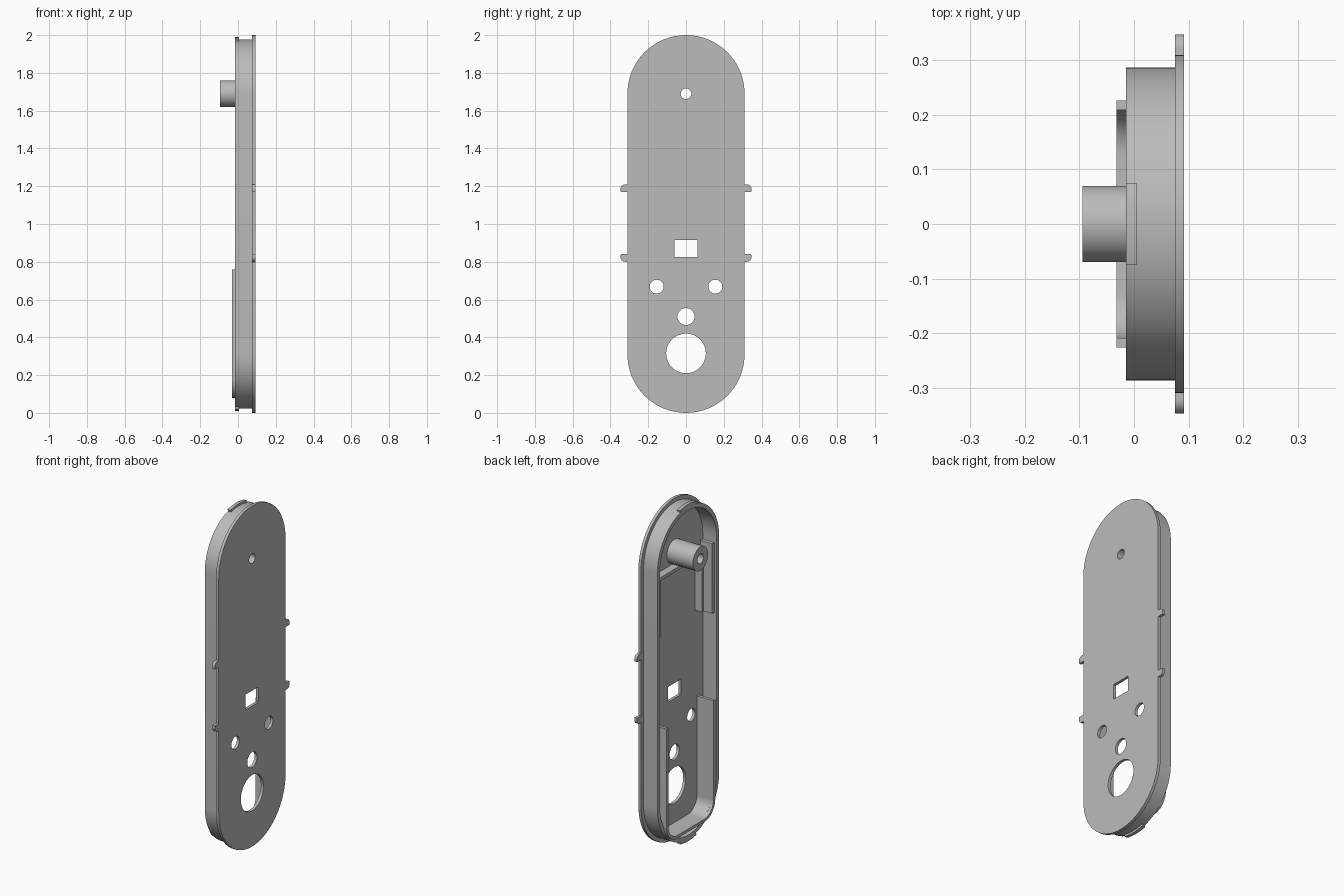
import bpy, bmesh
from math import sin, cos, pi, radians
from mathutils import Matrix

cube = bpy.data.objects.get("Cube")
if cube:
    bpy.data.objects.remove(cube, do_unlink=True)

GREY = (0.5, 0.5, 0.5, 1)
mat = bpy.data.materials.new("grey plastic")
mat.use_nodes = True
mat.diffuse_color = GREY
mat.node_tree.nodes["Principled BSDF"].inputs["Base Color"].default_value = GREY

# Profiles lie in the y-z plane and are extruded along x
TO_WORLD = Matrix(((0, 0, 1, 0), (1, 0, 0, 0), (0, 1, 0, 0), (0, 0, 0, 1)))
LOW, HIGH = 0.31, 1.69          # centres of the round ends
INNER, OUTER = 0.075, 0.092     # faces of the plate
RIM = -0.015                    # open edge of the wall


def arc(y, z, r, a0, a1, n=32):
    angles = [radians(a0 + (a1 - a0) * i / n) for i in range(n + 1)]
    return [(y + r * cos(a), z + r * sin(a)) for a in angles]


def circle(y, z, r):
    return arc(y, z, r, 0, 360, 48)[:-1]


def stadium(r):
    return arc(0, HIGH, r, 0, 180) + arc(0, LOW, r, 180, 360)


def rect(y0, y1, z0, z1):
    return [(y0, z0), (y1, z0), (y1, z1), (y0, z1)]


def extrude(name, loops, x0, x1):
    """Filled outline (first loop) with holes (other loops), from x0 to x1."""
    curve = bpy.data.curves.new(name, "CURVE")
    curve.dimensions = "2D"
    curve.fill_mode = "BOTH"
    curve.extrude = (x1 - x0) / 2
    for loop in loops:
        spline = curve.splines.new("POLY")
        spline.points.add(len(loop) - 1)
        for point, (y, z) in zip(spline.points, loop):
            point.co = (y, z, 0, 1)
        spline.use_cyclic_u = True
    helper = bpy.data.objects.new(name, curve)
    bpy.context.collection.objects.link(helper)
    bpy.context.view_layer.update()
    graph = bpy.context.evaluated_depsgraph_get()
    mesh = bpy.data.meshes.new_from_object(helper.evaluated_get(graph))
    bpy.data.objects.remove(helper, do_unlink=True)
    bm = bmesh.new()
    bm.from_mesh(mesh)
    bmesh.ops.remove_doubles(bm, verts=bm.verts, dist=1e-5)
    bm.transform(Matrix.Translation(((x0 + x1) / 2, 0, 0)) @ TO_WORLD)
    bmesh.ops.recalc_face_normals(bm, faces=bm.faces)
    bm.to_mesh(mesh)
    bm.free()
    mesh.materials.clear()
    mesh.materials.append(mat)
    obj = bpy.data.objects.new(name, mesh)
    bpy.context.collection.objects.link(obj)
    bpy.ops.object.select_all(action="DESELECT")
    obj.select_set(True)
    bpy.context.view_layer.objects.active = obj
    bpy.ops.object.shade_smooth_by_angle(angle=radians(30))
    return obj


# Face plate with its openings
extrude("face_plate", [
    stadium(0.31),
    circle(0, HIGH, 0.028),
    rect(-0.06, 0.06, 0.825, 0.915),
    circle(-0.155, 0.668, 0.037),
    circle(0.155, 0.668, 0.037),
    circle(0, 0.51, 0.045),
    circle(0, 0.315, 0.105),
], INNER, OUTER)

# Standing wall behind the plate
extrude("perimeter_wall", [stadium(0.287), stadium(0.263)], RIM, INNER)

# Hollow screw post
extrude("screw_post", [circle(0, HIGH, 0.07), circle(0, HIGH, 0.028)], -0.094, INNER)

# Tall U-shaped cradle in the lower half
def u_path(half, bottom, r):
    return ([(-half, 0.76)] + arc(r - half, bottom + r, r, 180, 270, 16)
            + arc(half - r, bottom + r, r, 270, 360, 16) + [(half, 0.76)])

extrude("lower_cradle", [u_path(0.226, 0.08, 0.1) + u_path(0.209, 0.097, 0.083)[::-1]],
        -0.032, INNER)

# Low inverted-U frame in the upper half, cut to leave the post bore open
SIDE, TOP, FOOT = 0.19, 1.62, 1.27
extrude("upper_frame", [[
    (-SIDE - 0.02, FOOT), (-SIDE, FOOT), (-SIDE, TOP - 0.02), (SIDE, TOP - 0.02),
    (SIDE, FOOT), (SIDE + 0.02, FOOT), (SIDE + 0.02, TOP), (-SIDE - 0.02, TOP)]],
    0.03, INNER)

for side, label in ((1, "back"), (-1, "front")):
    # Guide rib against the wall
    y0, y1 = sorted((side * 0.243, side * 0.268))
    extrude(label + "_guide_rib", [rect(y0, y1, 1.25, 1.66)], 0.0, INNER)
    # Rounded side tabs, mirrored about mid height
    for up, level in ((1, "upper"), (-1, "lower")):
        tab = [(0.305, 0.165), (0.345, 0.165)] + arc(0.322, 0.18, 0.025, 0, 90, 10) + [(0.305, 0.205)]
        extrude(f"{label}_{level}_tab", [[(side * y, 1.005 + up * z) for y, z in tab]],
                INNER, OUTER)

# Snap ridges on the wall's round ends
for name, z, mid in (("top_snap_ridge", HIGH, 90), ("bottom_snap_ridge", LOW, 270)):
    extrude(name, [arc(0, z, 0.299, mid - 14.5, mid + 14.5, 16)
                   + arc(0, z, 0.28, mid + 14.5, mid - 14.5, 16)], RIM, 0.005)
